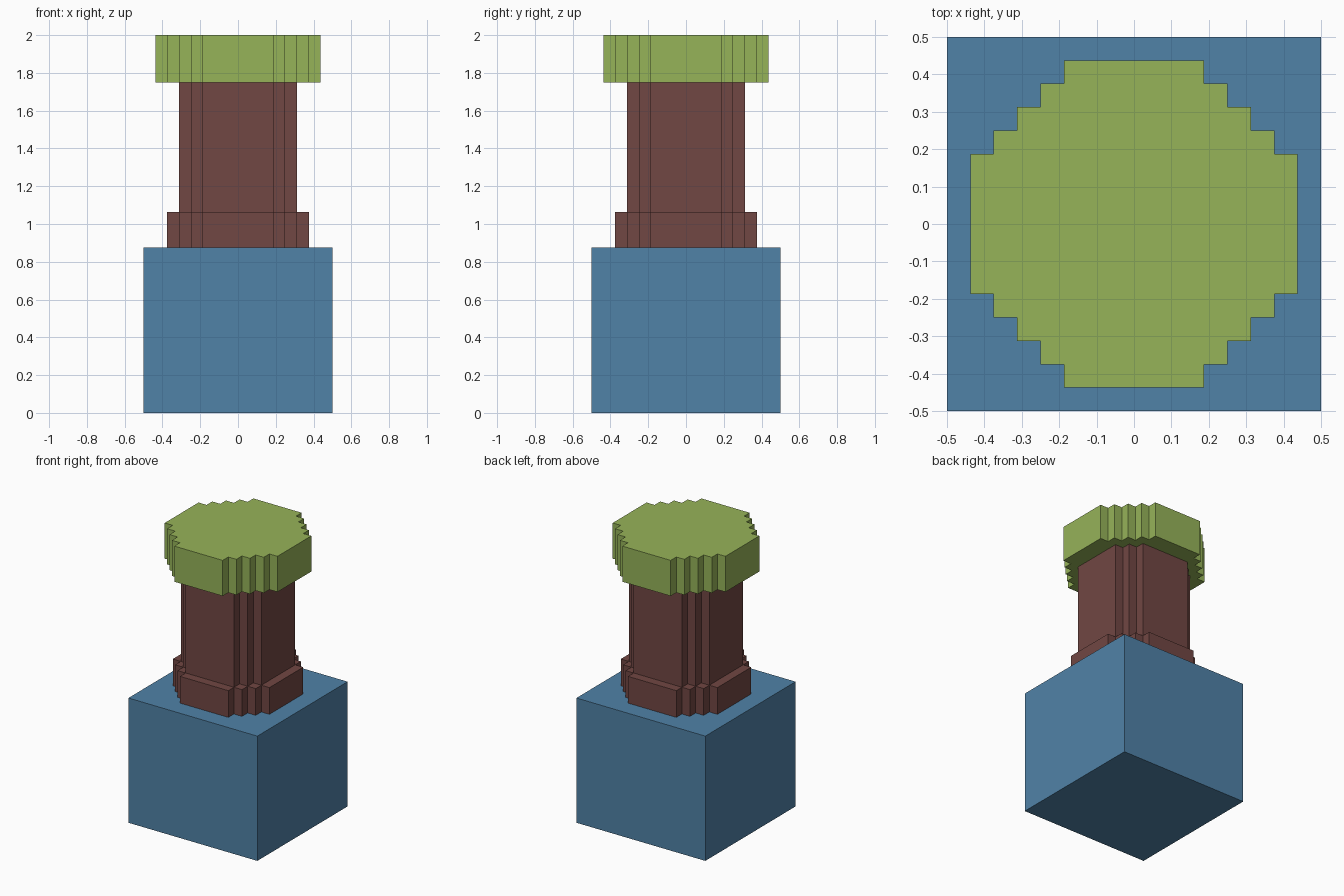
import bpy
import bmesh

cube = bpy.data.objects.get("Cube")
if cube:
    bpy.data.objects.remove(cube, do_unlink=True)

U = 1 / 16  # grid step of the stepped outlines


def material(name, rgb):
    """Flat material from 0-255 display colour, stored as linear values."""
    lin = [((c / 255 + 0.055) / 1.055) ** 2.4 for c in rgb]
    mat = bpy.data.materials.new(name)
    mat.use_nodes = True
    mat.diffuse_color = (*lin, 1)
    bsdf = next(n for n in mat.node_tree.nodes if n.type == 'BSDF_PRINCIPLED')
    bsdf.inputs["Base Color"].default_value = (*lin, 1)
    return mat


def stepped_round(radius, flat=3):
    """Stair-stepped circle outline: flat sides joined by one-unit steps."""
    quarter = [(radius, flat)]
    x, y = radius, flat
    while x > flat:
        x -= 1
        quarter.append((x, y))
        y += 1
        quarter.append((x, y))
    outline = []
    for _ in range(4):
        outline += quarter
        quarter = [(-b, a) for a, b in quarter]  # turn by 90 degrees
    return outline


def extrude(name, outline, z0, z1, mat):
    """Closed prism from an outline in grid units."""
    bm = bmesh.new()
    base = bm.faces.new([bm.verts.new((x * U, y * U, z0 * U)) for x, y in outline])
    top = bmesh.ops.extrude_face_region(bm, geom=[base], use_keep_orig=True)["geom"]
    bmesh.ops.translate(bm, vec=(0, 0, (z1 - z0) * U),
                        verts=[g for g in top if isinstance(g, bmesh.types.BMVert)])
    bmesh.ops.recalc_face_normals(bm, faces=bm.faces)
    mesh = bpy.data.meshes.new(name)
    bm.to_mesh(mesh)
    bm.free()
    mesh.materials.append(mat)
    obj = bpy.data.objects.new(name, mesh)
    bpy.context.collection.objects.link(obj)


blue = material("blue", (80, 130, 167))
brown = material("brown", (113, 71, 67))
green = material("green", (150, 179, 89))

# Square base block
extrude("base_block", [(8, 8), (-8, 8), (-8, -8), (8, -8)], 0, 14, blue)
# Stepped collar, column and cap
extrude("collar", stepped_round(6), 14, 17, brown)
extrude("column", stepped_round(5), 17, 28, brown)
extrude("cap", stepped_round(7), 28, 32, green)
